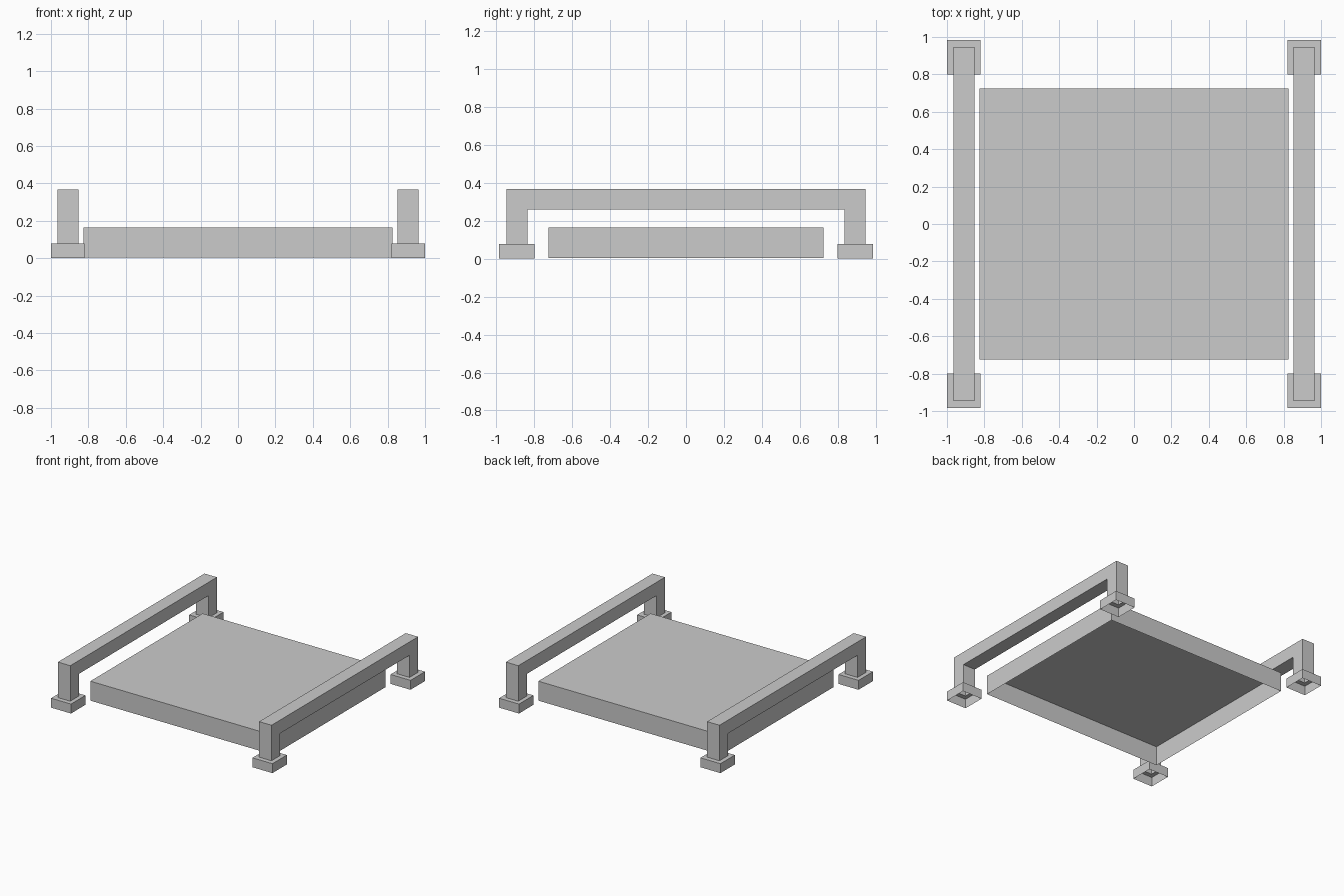
import bpy, bmesh

cube = bpy.data.objects.get("Cube")
if cube:
    bpy.data.objects.remove(cube, do_unlink=True)

# One flat grey for every part
grey = bpy.data.materials.new("neutral_grey")
grey.use_nodes = True
COLOUR = (0.6, 0.6, 0.6, 1)
grey.diffuse_color = COLOUR
grey.node_tree.nodes["Principled BSDF"].inputs["Base Color"].default_value = COLOUR

FOOT_TOP, RAIL_UNDER, RAIL_TOP = 0.077, 0.258, 0.367
LEG_IN, LEG_OUT = 0.836, 0.946      # leg extent along y
FOOT_IN, FOOT_OUT = 0.798, 0.984    # foot extent along y
RAIL_X = (0.853, 0.965)
FOOT_X = (0.82, 1.0)


def finish(bm, name):
    bmesh.ops.remove_doubles(bm, verts=bm.verts, dist=0.0005)
    bmesh.ops.recalc_face_normals(bm, faces=bm.faces)
    mesh = bpy.data.meshes.new(name)
    bm.to_mesh(mesh)
    bm.free()
    mesh.materials.append(grey)
    obj = bpy.data.objects.new(name, mesh)
    bpy.context.collection.objects.link(obj)
    return obj


def rect(bm, xs, ys, z):
    (x0, x1), (y0, y1) = xs, ys
    return [bm.verts.new((x, y, z)) for x, y in ((x0, y0), (x1, y0), (x1, y1), (x0, y1))]


def bridge(bm, a, b, skip=()):
    n = len(a)
    for i in range(n):
        if i not in skip:
            j = (i + 1) % n
            bm.faces.new((a[i], a[j], b[j], b[i]))


# Deck: a shallow tray turned over, open underneath
bm = bmesh.new()
xs, ys = (-0.827, 0.827), (-0.724, 0.724)
rim, top = rect(bm, xs, ys, 0.004), rect(bm, xs, ys, 0.163)
bridge(bm, rim, top)
bm.faces.new(top)
finish(bm, "deck")

# Side rail: hollow arch, its legs open into the feet
bm = bmesh.new()
half = [(LEG_IN, RAIL_UNDER), (LEG_IN, FOOT_TOP), (LEG_OUT, FOOT_TOP), (LEG_OUT, RAIL_TOP)]
arch = half + [(-y, z) for y, z in reversed(half)]
inner, outer = [[bm.verts.new((x, y, z)) for y, z in arch] for x in RAIL_X]
bridge(bm, inner, outer, skip=(1, 5))
bm.faces.new(inner)
bm.faces.new(outer)

# Feet: open-bottomed blocks joined to the legs
for s in (-1, 1):
    foot_y = sorted((s * FOOT_IN, s * FOOT_OUT))
    leg_y = sorted((s * LEG_IN, s * LEG_OUT))
    base = rect(bm, FOOT_X, foot_y, 0)
    shoulder = rect(bm, FOOT_X, foot_y, FOOT_TOP)
    socket = rect(bm, RAIL_X, leg_y, FOOT_TOP)
    bridge(bm, base, shoulder)
    bridge(bm, shoulder, socket)
rail = finish(bm, "side_rails")
rail.modifiers.new("mirror_sides", 'MIRROR').use_axis[0] = True
